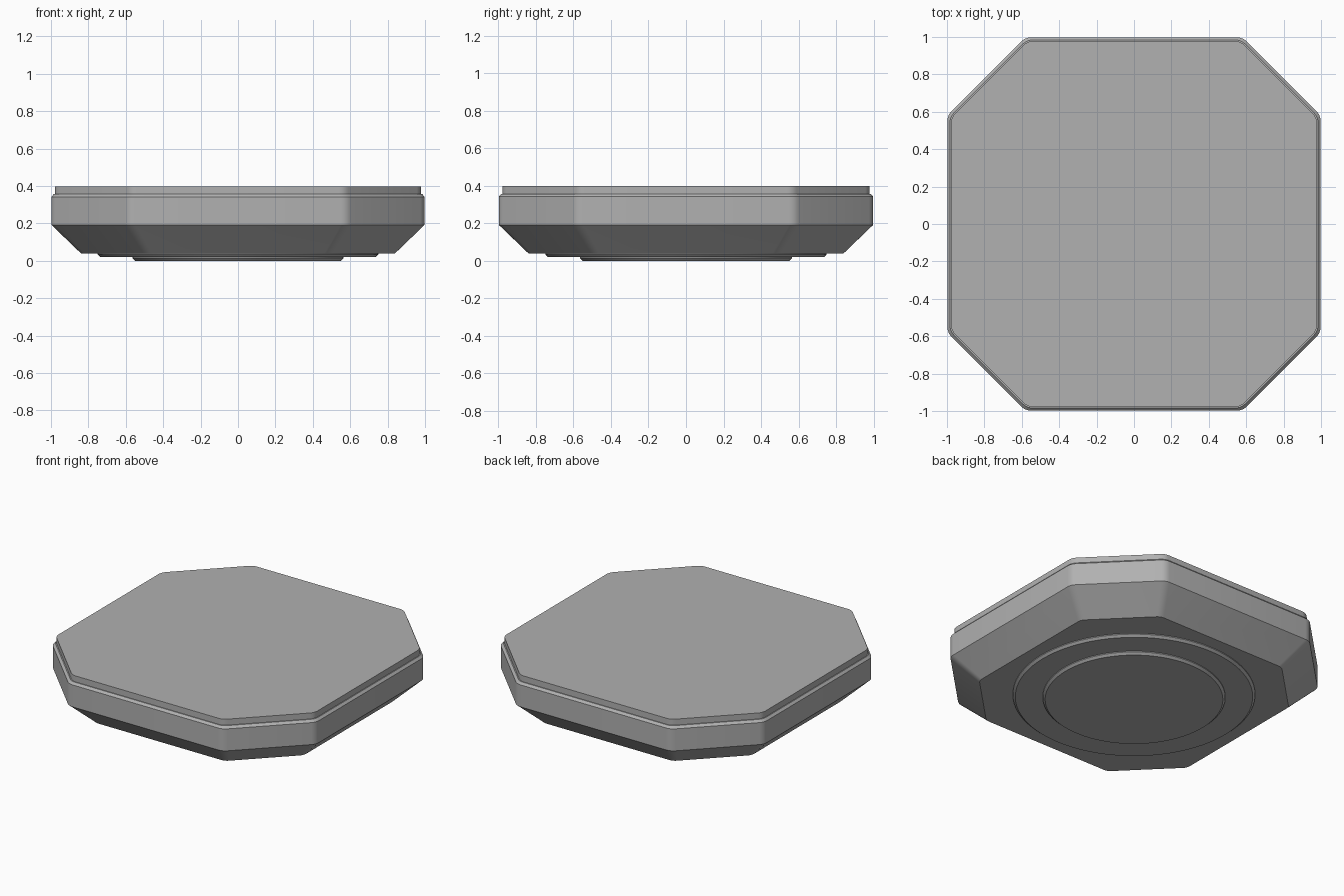
import bpy, bmesh
from math import sin, cos, radians, pi, sqrt

if "Cube" in bpy.data.objects:
    bpy.data.objects.remove(bpy.data.objects["Cube"])

# Dark grey for every part
grey = bpy.data.materials.new("dark_grey")
grey.diffuse_color = (0.44, 0.44, 0.44, 1)
grey.use_nodes = True
grey.node_tree.nodes["Principled BSDF"].inputs["Base Color"].default_value = grey.diffuse_color


def octagon_outline(corner=0.582, radius=0.075, steps=4):
    """Unit square with cut corners, each of the eight corners slightly rounded."""
    apothems = [1.0, (1 + corner) / sqrt(2)]
    pts = []
    for i in range(8):
        a0, a1 = i * pi / 4, (i + 1) * pi / 4
        d0, d1 = apothems[i % 2] - radius, apothems[(i + 1) % 2] - radius
        # centre of the corner arc: meeting point of the two inset sides
        det = sin(a1 - a0)
        cx = (d0 * sin(a1) - d1 * sin(a0)) / det
        cy = (d1 * cos(a0) - d0 * cos(a1)) / det
        for k in range(steps + 1):
            a = a0 + (a1 - a0) * k / steps
            pts.append((cx + radius * cos(a), cy + radius * sin(a)))
    return pts


def loft(name, outline, profile):
    """Stack scaled copies of an outline; profile is (scale, z) from bottom to top."""
    bm = bmesh.new()
    rings = [[bm.verts.new((x * s, y * s, z)) for x, y in outline] for s, z in profile]
    n = len(outline)
    for lo, hi in zip(rings, rings[1:]):
        for i in range(n):
            j = (i + 1) % n
            bm.faces.new((lo[i], lo[j], hi[j], hi[i]))
    bm.faces.new(rings[0][::-1])
    bm.faces.new(rings[-1])
    bm.normal_update()
    mesh = bpy.data.meshes.new(name)
    bm.to_mesh(mesh)
    bm.free()
    mesh.materials.append(grey)
    obj = bpy.data.objects.new(name, mesh)
    bpy.context.collection.objects.link(obj)
    bpy.ops.object.select_all(action='DESELECT')
    obj.select_set(True)
    bpy.context.view_layer.objects.active = obj
    bpy.ops.object.shade_smooth_by_angle(angle=radians(30))
    return obj


octagon = octagon_outline()
circle = [(cos(2 * pi * i / 96), sin(2 * pi * i / 96)) for i in range(96)]

# Main body: sloped underside, upright band, bevelled rim and raised top slab
loft("body", octagon, [(0.84, 0.04), (0.998, 0.192), (0.998, 0.342), (0.984, 0.357),
                       (0.978, 0.357), (0.978, 0.398)])

# Two stepped round feet underneath
loft("outer_foot", circle, [(0.735, 0.02), (0.75, 0.034), (0.75, 0.04)])
loft("inner_foot", circle, [(0.55, 0.0), (0.565, 0.014), (0.565, 0.02)])
